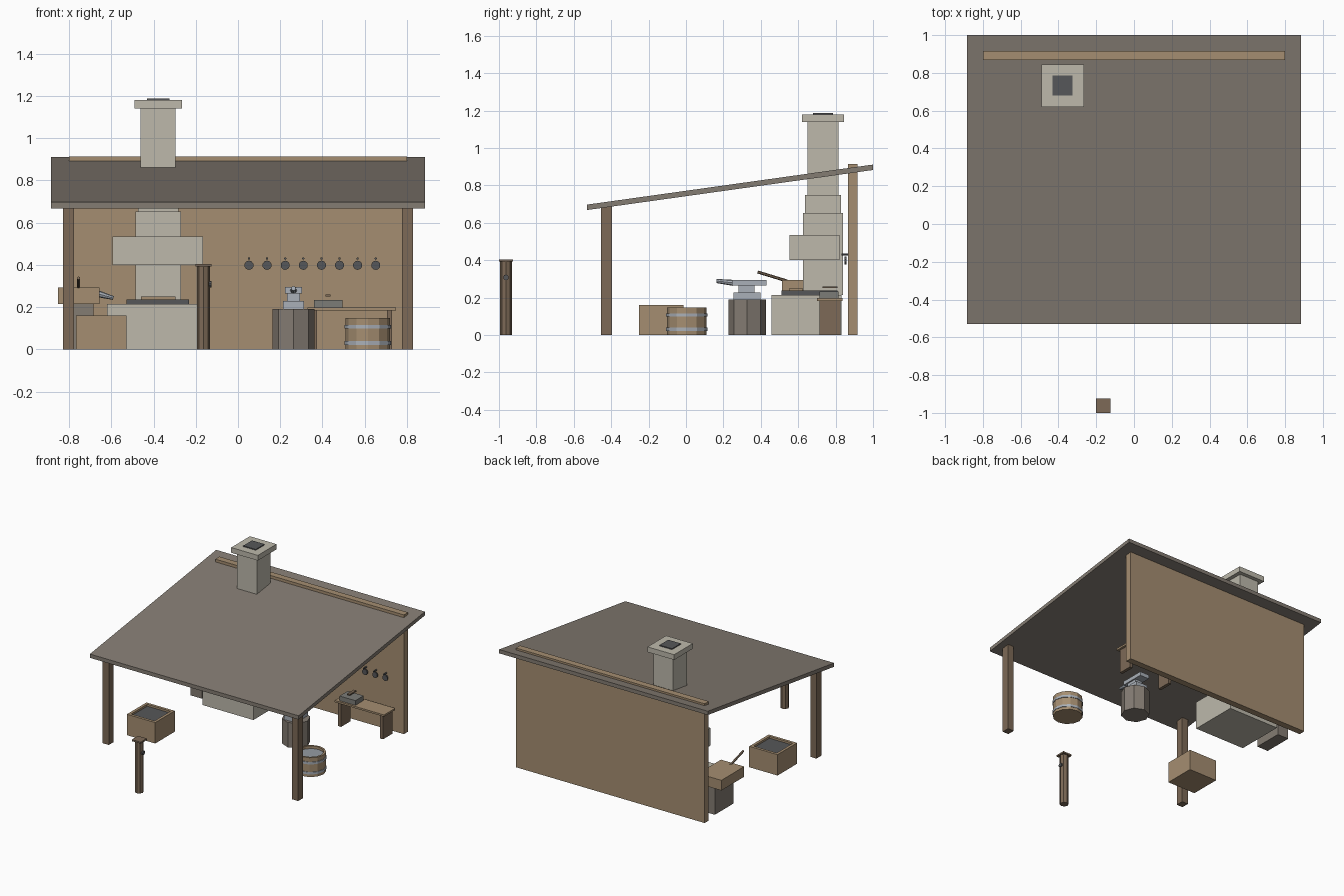
import bpy, bmesh, math
from mathutils import Vector

cube = bpy.data.objects.get("Cube")
if cube:
    bpy.data.objects.remove(cube, do_unlink=True)


def material(name, r, g, b):
    m = bpy.data.materials.new(name)
    m.use_nodes = True
    m.diffuse_color = (r, g, b, 1)
    m.node_tree.nodes["Principled BSDF"].inputs["Base Color"].default_value = (r, g, b, 1)
    return m


stone = material("pale_stone", 0.51, 0.485, 0.41)
weathered = material("weathered_grey_wood", 0.23, 0.2, 0.17)
wood = material("light_wood", 0.376, 0.27, 0.165)
dark_wood = material("dark_wood", 0.205, 0.144, 0.095)
iron = material("dark_iron", 0.093, 0.095, 0.1)
steel = material("steel", 0.4, 0.434, 0.48)
water = material("water", 0.3, 0.33, 0.36)
grey_stone = material("grey_stone", 0.2, 0.2, 0.185)


def finish(name, bm, mat):
    me = bpy.data.meshes.new(name)
    bm.to_mesh(me)
    bm.free()
    me.materials.append(mat)
    ob = bpy.data.objects.new(name, me)
    bpy.context.collection.objects.link(ob)
    return ob


def box(name, x, y, z, mat):
    """Box from three (low, high) ranges."""
    bm = bmesh.new()
    bmesh.ops.create_cube(bm, size=1)
    for v in bm.verts:
        v.co = Vector([(a + b) / 2 + c * (b - a) for c, (a, b) in zip(v.co, (x, y, z))])
    return finish(name, bm, mat)


def rod(name, start, end, r1, r2, sides, mat):
    """Straight or tapered prism between two points."""
    a, b = Vector(start), Vector(end)
    bm = bmesh.new()
    bmesh.ops.create_cone(bm, cap_ends=True, segments=sides,
                          radius1=r1, radius2=r2, depth=(b - a).length)
    turn = (b - a).to_track_quat('Z', 'Y')
    for v in bm.verts:
        v.co = turn @ v.co + (a + b) / 2
    return finish(name, bm, mat)


def recess(ob, rim, depth, mat):
    """Sink the top face inside a rim and recolour its floor."""
    ob.data.materials.append(mat)
    bm = bmesh.new()
    bm.from_mesh(ob.data)
    bm.normal_update()
    top = max(bm.faces, key=lambda f: f.normal.z)
    bmesh.ops.inset_region(bm, faces=[top], thickness=rim)
    floor = bmesh.ops.extrude_discrete_faces(bm, faces=[top])["faces"][0]
    bmesh.ops.translate(bm, verts=floor.verts, vec=(0, 0, -depth))
    # Close the inner walls between the rim and the sunken floor
    loose = [e for e in bm.edges if e.is_boundary]
    if loose:
        bmesh.ops.bridge_loops(bm, edges=loose)
    floor.material_index = 1
    bm.to_mesh(ob.data)
    bm.free()


def around(centre, half):
    return (centre - half, centre + half)


# Sloping roof
roof = box("roof", (-0.885, 0.885), (-0.53, 1.0), (0, 0.029), weathered)
for v in roof.data.vertices:
    v.co.z += 0.668 + (v.co.y + 0.53) * 0.14

# Back wall and front posts
box("back_wall", (-0.8, 0.8), (0.867, 0.917), (0, 0.914), wood)
for side, sx in (("left", 1), ("right", -1)):
    box(side + "_post", around(sx * 0.803, 0.026), (-0.455, -0.396), (0, 0.69), dark_wood)

# Forge hearth and stepped chimney
box("forge_base", (-0.62, -0.19), (0.457, 0.832), (0, 0.215), stone)
box("coal_bed", (-0.527, -0.232), (0.51, 0.81), (0.215, 0.237), iron)
box("hearth_board", (-0.46, -0.296), (0.553, 0.623), (0.237, 0.25), wood)
box("forge_hood", (-0.595, -0.166), (0.553, 0.82), (0.40, 0.535), stone)
cx, cy = -0.378, 0.732
for name, half, low, high in (("chimney_lower", 0.107, 0.215, 0.652),
                              ("chimney_middle", 0.096, 0.652, 0.748),
                              ("chimney_stack", 0.083, 0.748, 1.14),
                              ("chimney_cap", 0.113, 1.14, 1.18)):
    box(name, around(cx, half), around(cy, half), (low, high), stone)
box("chimney_flue", around(cx, 0.053), around(cy, 0.053), (1.18, 1.187), iron)

# Bellows on its stand
box("bellows_stand", (-0.78, -0.685), (0.54, 0.765), (0, 0.215), weathered)
box("bellows", (-0.853, -0.656), (0.513, 0.79), (0.215, 0.293), wood)
rod("bellows_nozzle", (-0.66, 0.652, 0.262), (-0.59, 0.652, 0.243), 0.016, 0.009, 8, steel)
rod("bellows_handle", (-0.755, 0.54, 0.289), (-0.755, 0.383, 0.337), 0.008, 0.008, 6, dark_wood)

# Coal box
coal_box = box("coal_box", (-0.767, -0.527), (-0.25, -0.013), (0, 0.16), wood)
recess(coal_box, 0.03, 0.015, iron)

# Water barrel with two hoops
bx, by = 0.615, 0.004
barrel = rod("water_barrel", (bx, by, 0), (bx, by, 0.148), 0.106, 0.106, 12, wood)
recess(barrel, 0.015, 0.02, water)
for name, z in (("lower_hoop", 0.03), ("upper_hoop", 0.107)):
    hoop = rod(name, (bx, by, z - 0.009), (bx, by, z + 0.009), 0.11, 0.11, 12, steel)

# Anvil on a stump
ax, ay = 0.263, 0.327
rod("anvil_stump", (ax, ay, 0), (ax, ay, 0.19), 0.1, 0.1, 8, weathered)
box("anvil_foot", around(ax, 0.05), (0.254, 0.398), (0.19, 0.228), steel)
box("anvil_waist", around(ax, 0.03), (0.28, 0.366), (0.228, 0.265), steel)
box("anvil_top", around(ax, 0.04), (0.246, 0.43), (0.265, 0.295), steel)
rod("anvil_horn", (ax, 0.25, 0.279), (ax, 0.163, 0.289), 0.016, 0.011, 8, steel)

# Work bench with a stone block and tool
box("bench_top", (0.33, 0.748), (0.70, 0.836), (0.183, 0.197), wood)
for side, sx in (("left", 1), ("right", -1)):
    box("bench_leg_" + side, around(0.54 + sx * 0.178, 0.012), (0.714, 0.826), (0, 0.183), dark_wood)
box("bench_block", (0.36, 0.495), (0.715, 0.815), (0.197, 0.233), grey_stone)
box("bench_tool", (0.415, 0.437), (0.73, 0.81), (0.25, 0.26), dark_wood)

# Pans hanging on pegs along the wall
for i in range(8):
    x = 0.052 + i * 0.0858
    rod("peg_%d" % (i + 1), (x, 0.87, 0.43), (x, 0.832, 0.43), 0.006, 0.006, 6, iron)
    rod("pan_%d" % (i + 1), (x, 0.857, 0.398), (x, 0.847, 0.398), 0.022, 0.022, 10, iron)

# Hitching post with a cap and ring
hx, hy = -0.163, -0.9625
rod("hitching_post", (hx, hy, 0), (hx, hy, 0.392), 0.031, 0.031, 8, dark_wood)
box("hitching_cap", around(hx, 0.0375), around(hy, 0.0375), (0.392, 0.404), dark_wood)
rod("hitching_ring", (hx + 0.026, hy, 0.308), (hx + 0.038, hy, 0.308), 0.015, 0.015, 10, iron)
